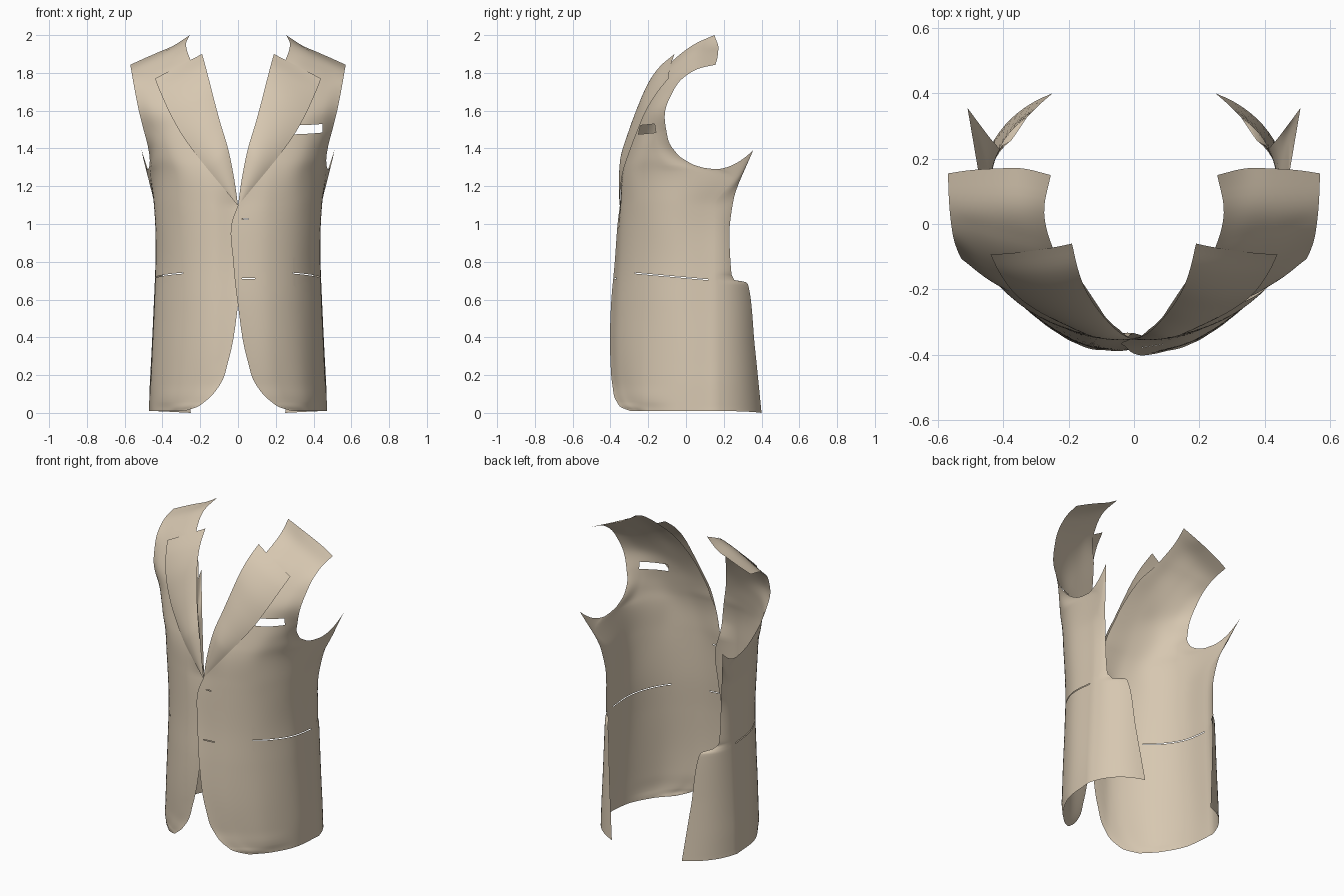
import bpy, bmesh
from mathutils import Vector

cloth = bpy.data.materials.new("beige cloth")
cloth.diffuse_color = (0.68, 0.575, 0.44, 1)


def curve(keys, pts, t, limit=False):
    """Smooth interpolation, component by component; limit stops overshoot."""
    n = len(keys)
    i = 0
    while i < n - 2 and t > keys[i + 1]:
        i += 1
    h = keys[i + 1] - keys[i]
    s = (t - keys[i]) / h
    out = []
    for c in range(3):
        def sec(k):
            return (pts[k + 1][c] - pts[k][c]) / (keys[k + 1] - keys[k])

        def slope(k):
            if k == 0:
                return sec(0)
            if k == n - 1:
                return sec(n - 2)
            a, b = sec(k - 1), sec(k)
            if limit:
                return 0 if a * b <= 0 else 2 * a * b / (a + b)
            ha, hb = keys[k] - keys[k - 1], keys[k + 1] - keys[k]
            return (a * hb + b * ha) / (ha + hb)
        m0, m1 = slope(i) * h, slope(i + 1) * h
        p0, p1 = pts[i][c], pts[i + 1][c]
        out.append(p0 * (2*s**3 - 3*s*s + 1) + m0 * (s**3 - 2*s*s + s)
                   + p1 * (3*s*s - 2*s**3) + m1 * (s**3 - s*s))
    return Vector(out)


# Level sections of the body: height, then x, y from front edge round to the side
BODY = [
    (.010, .285, -.295, .325, -.255, .38, -.19, .450, -.05, .472, .15),
    (.028, .225, -.340, .30, -.285, .375, -.20, .450, -.05, .471, .15),
    (.06, .175, -.367, .265, -.312, .37, -.215, .450, -.05, .470, .15),
    (.15, .095, -.39, .22, -.338, .355, -.232, .449, -.05, .467, .15),
    (.28, .05, -.40, .20, -.350, .347, -.237, .445, -.05, .460, .15),
    (.57, .0, -.397, .18, -.350, .333, -.237, .432, -.06, .446, .15),
    (.80, -.025, -.377, .165, -.343, .325, -.237, .425, -.06, .437, .15),
    (1.02, -.03, -.36, .165, -.338, .33, -.24, .43, -.07, .437, .15),
    (1.10, .0, -.35, .17, -.335, .333, -.243, .435, -.07, .443, .15),
    (1.29, .03, -.337, .20, -.317, .34, -.25, .445, -.09, .475, .15)]
# Chest and shoulder rows from lapel line to armhole
CHEST = [
    (1.312, (.036, -.332, 1.315), (.205, -.312, 1.313), (.343, -.25, 1.31), (.445, -.105, 1.308), (.470, .07, 1.302)),
    (1.34, (.043, -.325, 1.34), (.21, -.305, 1.34), (.345, -.25, 1.335), (.44, -.13, 1.335), (.467, 0, 1.335)),
    (1.40, (.058, -.314, 1.4), (.22, -.29, 1.4), (.35, -.243, 1.4), (.43, -.165, 1.4), (.475, -.07, 1.4)),
    (1.50, (.088, -.284, 1.5), (.23, -.264, 1.5), (.35, -.228, 1.5), (.432, -.175, 1.5), (.50, -.105, 1.5)),
    (1.60, (.115, -.243, 1.6), (.25, -.224, 1.6), (.36, -.203, 1.6), (.45, -.165, 1.6), (.525, -.11, 1.6)),
    (1.70, (.165, -.17, 1.735), (.28, -.16, 1.73), (.38, -.14, 1.715), (.47, -.11, 1.70), (.545, -.07, 1.70)),
    (1.85, (.25, -.07, 1.865), (.33, -.052, 1.855), (.42, -.03, 1.83), (.50, -.01, 1.805), (.56, 0, 1.785)),
    (1.95, (.275, .05, 1.955), (.35, .06, 1.925), (.43, .065, 1.887), (.51, .07, 1.85), (.567, .075, 1.825)),
    (2.02, (.255, .15, 2.0), (.34, .17, 1.945), (.42, .17, 1.91), (.50, .165, 1.875), (.57, .155, 1.843))]
# Back edge with the vent step and the tip under the arm
BACK = [(.010, .25, .40, 0), (.35, .29, .365, .345), (.69, .33, .325, .69), (.71, .37, .26, .70),
        (.74, .405, .24, .74), (.95, .41, .23, .95), (1.1, .43, .25, 1.12), (1.29, .51, .355, 1.39)]
# Lapel: roll line and outer edge
ROLL = [(0, -.352, 1.1), (.022, -.345, 1.25), (.053, -.325, 1.4), (.092, -.285, 1.53), (.122, -.246, 1.64),
        (.15, -.198, 1.75), (.172, -.137, 1.835), (.19, -.06, 1.9)]
OUTER = [(0.003, -.356, 1.1), (.085, -.346, 1.2), (.16, -.33, 1.29), (.235, -.298, 1.385), (.305, -.26, 1.485),
         (.365, -.214, 1.595), (.41, -.153, 1.695), (.44, -.093, 1.77)]

keys = [r[0] for r in BODY] + [r[0] for r in CHEST]
rows = [[(r[k], r[k + 1], r[0]) for k in range(1, 11, 2)] for r in BODY] + [r[1:] for r in CHEST]
cols = [[r[c] for r in rows] for c in range(5)]


def body_row(v):
    pts = [curve(keys, c, v) for c in cols]
    return [curve(range(5), pts, u) for u in span(0, 4, 32)]


def back_point(v, t):
    s = curve(keys, cols[4], v)
    e = curve([b[0] for b in BACK], [b[1:] for b in BACK], v, True)
    d = e - s
    bulge = 4 * t * (1 - t) * .2 * max(0, -d.x) / max(d.length, .01)
    return Vector((s.x + d.x*t + d.y*bulge, s.y + d.y*t - d.x*bulge, s.z + d.z*t*t))


def lapel_point(v, t):
    a, b = curve(range(8), ROLL, v), curve(range(8), OUTER, v)
    p = a.lerp(b, t)
    p.y -= .02 * 4 * t * (1 - t) * min(1, v / 2) * (1 - .7 * (v / 7) ** 4)
    return p


def span(a, b, n):
    return [a + (b - a) * i / n for i in range(n + 1)]


def sheet(bm, grid, side):
    vs = [[bm.verts.new((p.x * side, p.y, p.z)) for p in row] for row in grid]
    for r0, r1 in zip(vs, vs[1:]):
        for j in range(len(r0) - 1):
            q = [r0[j], r0[j + 1], r1[j + 1], r1[j]]
            bm.faces.new(q if side > 0 else q[::-1])


def slit(bm, x, y, z, slope=0):
    """Open a slot in the cloth; the slot may lean with depth."""
    def inside(f, m):
        c = f.calc_center_median()
        return (x[0]-m < c.x < x[1]+m and y[0]-m < c.y < y[1]+m
                and z[0]-m < c.z - slope * c.y < z[1]+m)
    planes = [((k, 0, 0), (1, 0, 0)) for k in x] + [((0, k, 0), (0, 1, 0)) for k in y]
    planes += [((0, 0, k), (0, -slope, 1)) for k in z]
    for co, no in planes:
        fs = [f for f in bm.faces if inside(f, .06)]
        geom = list({g for f in fs for g in [f, *f.edges, *f.verts]})
        bmesh.ops.bisect_plane(bm, geom=geom, plane_co=co, plane_no=no, dist=1e-5)
    bmesh.ops.delete(bm, geom=[f for f in bm.faces if inside(f, 0)], context='FACES')


def finish(bm, name):
    me = bpy.data.meshes.new(name)
    bm.to_mesh(me)
    bm.free()
    me.materials.append(cloth)
    for p in me.polygons:
        p.use_smooth = True
    bpy.context.collection.objects.link(bpy.data.objects.new(name, me))


low = span(.010, .06, 8) + span(.06, 1.29, 64)[1:]
high = span(1.29, 2.02, 44)
for side, label in ((1, "left"), (-1, "right")):
    # Front panel with side and shoulder
    bm = bmesh.new()
    front = [body_row(v) for v in low + high[1:]]
    if side < 0:  # under-lap sits behind the buttoned edge
        for row in front:
            for p in row:
                if p.z < 1.2:
                    p.y += .016 * max(0, min(1, (.12 - p.x) / .1)) * min(1, (1.2 - p.z) / .1)
    sheet(bm, front, side)
    sheet(bm, [[back_point(v, t) for t in span(0, 1, 12)] for v in low], side)
    bmesh.ops.remove_doubles(bm, verts=bm.verts[:], dist=1e-4)
    # Hip pocket slit on both sides; breast pocket and buttonholes on one
    slit(bm, (-1, 1), (-.27, .12), (.713, .718), -.09)
    if side > 0:
        slit(bm, (.30, .447), (-1, 0), (1.50, 1.546), .1)
        slit(bm, (.02, .055), (-1, 0), (1.025, 1.030))
        slit(bm, (.02, .09), (-1, 0), (.710, .714))
    finish(bm, label + "_front_panel")

    # Lapel
    bm = bmesh.new()
    sheet(bm, [[lapel_point(v, t) for t in span(0, 1, 12)] for v in span(0, 7, 42)], side)
    finish(bm, label + "_lapel")
